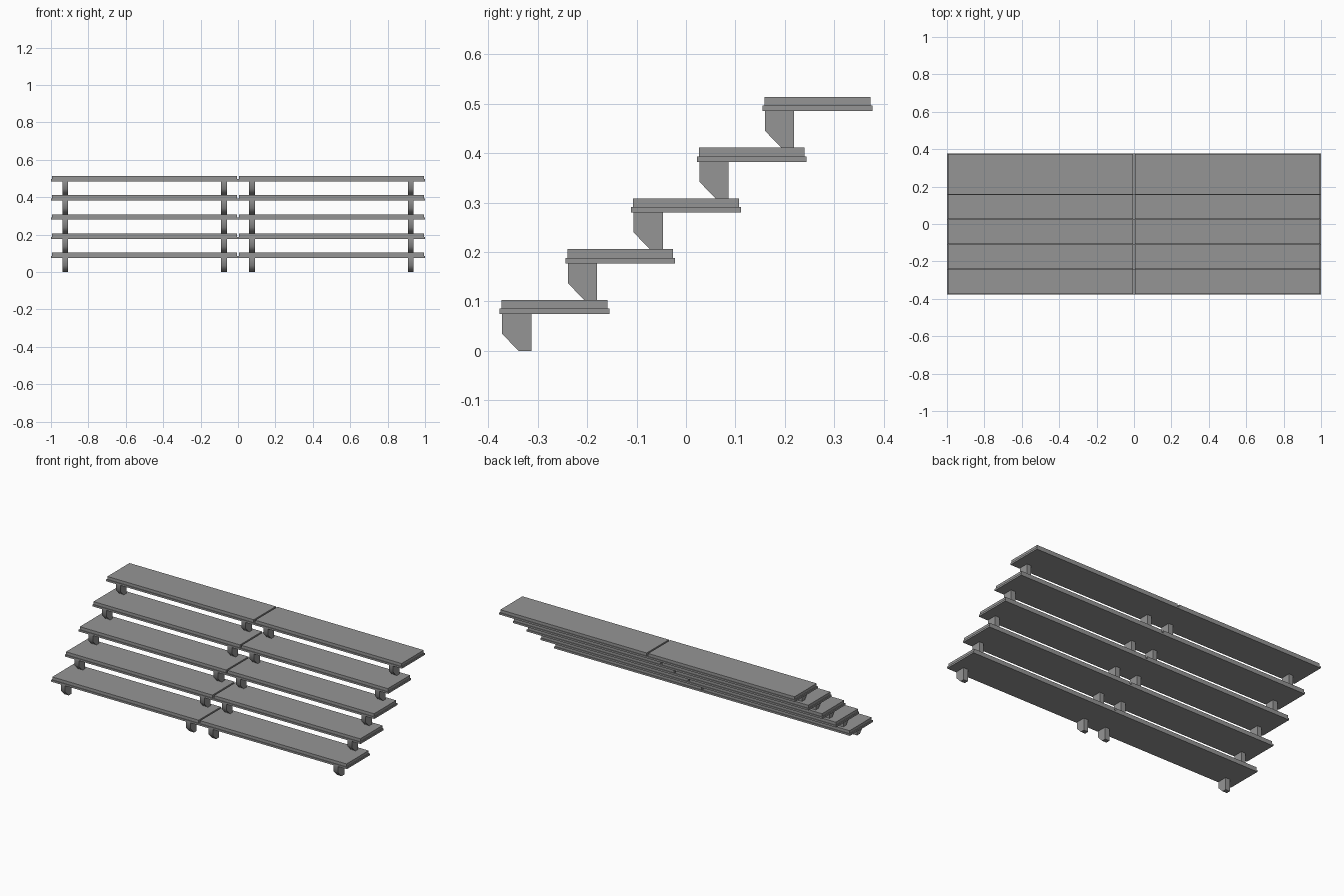
import bpy
import bmesh
from math import radians

cube = bpy.data.objects.get("Cube")
if cube:
    bpy.data.objects.remove(cube, do_unlink=True)

STEPS, RUN, RISE = 5, 0.133, 0.1027
FRONT = -0.377

grey = bpy.data.materials.new("plain grey")
grey.use_nodes = True
colour = (0.3, 0.3, 0.3, 1)
grey.diffuse_color = colour
grey.node_tree.nodes["Principled BSDF"].inputs["Base Color"].default_value = colour


def extrude_profile(name, profile, x0, x1):
    """Extrude a (y, z) outline along x from x0 to x1."""
    bm = bmesh.new()
    face = bm.faces.new([bm.verts.new((x0, y, z)) for y, z in profile])
    new = bmesh.ops.extrude_face_region(bm, geom=[face])["geom"]
    moved = [v for v in new if isinstance(v, bmesh.types.BMVert)]
    bmesh.ops.translate(bm, verts=moved, vec=(x1 - x0, 0, 0))
    bmesh.ops.recalc_face_normals(bm, faces=bm.faces)
    mesh = bpy.data.meshes.new(name)
    bm.to_mesh(mesh)
    bm.free()
    mesh.materials.append(grey)
    obj = bpy.data.objects.new(name, mesh)
    bpy.context.collection.objects.link(obj)
    return obj


def slab(name, y0, y1, z0, z1, x0, x1):
    return extrude_profile(name, [(y0, z0), (y1, z0), (y1, z1), (y0, z1)], x0, x1)


supports = []
for i in range(STEPS):
    y, z = FRONT + RUN * i, RISE * i
    for side, s in (("left", 1), ("right", -1)):
        tag = f"{side}_{i + 1}"
        # Seat: wide base board with a slightly smaller plank on top
        slab(f"seat_base_{tag}", y, y + 0.222, z + 0.074, z + 0.085, 0, s)
        slab(f"seat_plank_{tag}", y + 0.004, y + 0.218, z + 0.085, z + 0.103,
             s * 0.005, s * 0.995)
        # Supports with a chamfered lower front corner
        outline = [(y + 0.005, z + 0.034), (y + 0.038, z), (y + 0.064, z),
                   (y + 0.064, z + 0.074), (y + 0.005, z + 0.074)]
        for place, x in (("inner", 0.06), ("outer", 0.908)):
            supports.append(extrude_profile(f"{place}_support_{tag}", outline,
                                            s * x, s * (x + 0.03)))

# Soften only the chamfer edges of the supports
bpy.ops.object.select_all(action="DESELECT")
for obj in supports:
    obj.select_set(True)
bpy.context.view_layer.objects.active = supports[0]
bpy.ops.object.shade_smooth_by_angle(angle=radians(60))
